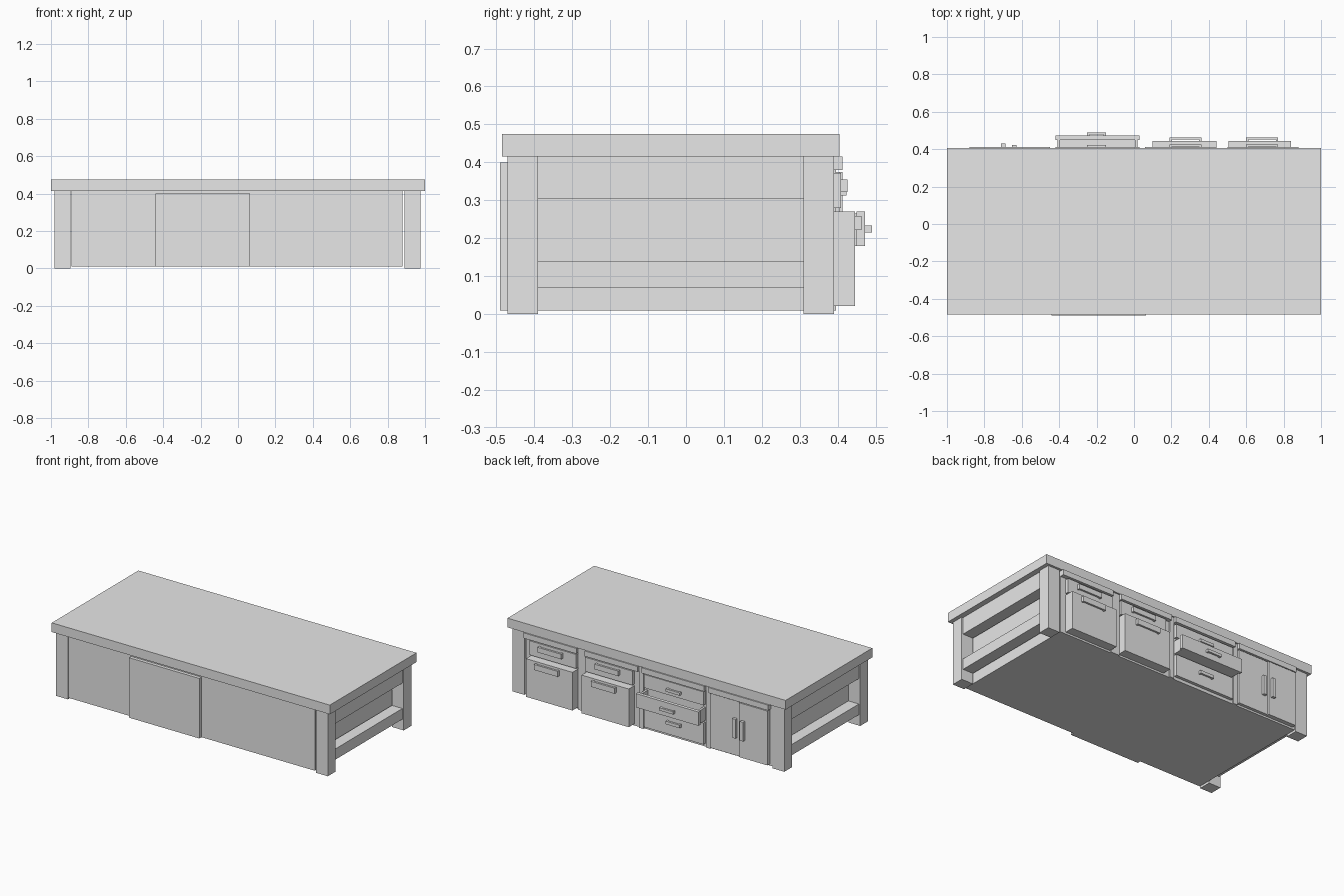
import bpy

cube = bpy.data.objects.get("Cube")
if cube:
    bpy.data.objects.remove(cube, do_unlink=True)

grey = bpy.data.materials.new("light_grey")
grey.use_nodes = True
grey.diffuse_color = (0.8, 0.8, 0.8, 1)
grey.node_tree.nodes["Principled BSDF"].inputs["Base Color"].default_value = (0.8, 0.8, 0.8, 1)


def box(name, x, y, z):
    """Box from (min, max) ranges along each axis."""
    bpy.ops.mesh.primitive_cube_add(size=1, location=[(a + b) / 2 for a, b in (x, y, z)])
    ob = bpy.context.object
    ob.name = name
    ob.scale = [b - a for a, b in (x, y, z)]
    bpy.ops.object.transform_apply(location=False, rotation=False, scale=True)
    ob.data.materials.append(grey)
    return ob


BACK = 0.385  # plane of the cabinet side that carries the drawers

# Table top
box("table_top", (-1, 1), (-0.485, 0.405), (0.415, 0.475))

# Legs and side rails
for side, x, rail in (("left", (0.89, 0.975), (0.89, 0.965)),
                      ("right", (-0.98, -0.895), (-0.97, -0.895))):
    box(side + "_front_leg", x, (-0.47, -0.39), (0, 0.415))
    box(side + "_back_leg", x, (0.31, 0.39), (0, 0.415))
    box(side + "_upper_rail", rail, (-0.39, 0.31), (0.305, 0.415))
    box(side + "_lower_rail", rail, (-0.39, 0.31), (0.07, 0.14))

# Cabinet bodies and the sliding front panel
box("left_cabinet", (0.045, 0.88), (-0.468, BACK), (0.01, 0.415))
box("right_cabinet", (-0.89, 0.045), (-0.468, BACK), (0.01, 0.415))
box("sliding_panel", (-0.44, 0.065), (-0.49, -0.468), (0.01, 0.4))

# Trim under the top and stiles between the columns
columns = [(-0.88, -0.45), (-0.42, 0.03), (0.06, 0.44), (0.5, 0.88)]
for x in columns:
    box("top_trim", x, (BACK, 0.413), (0.38, 0.415))
for a, b in zip(columns, columns[1:]):
    box("stile", (a[1], b[0]), (BACK, 0.395), (0.01, 0.415))


def handle(x, y, z):
    """Bar handle standing off a face on two short posts."""
    box("handle", x, (y + 0.006, y + 0.018), z)
    for px in (x[0], x[1] - 0.012):
        box("handle_post", (px, px + 0.012), (y, y + 0.006), z)


# Two columns with a shallow upper drawer and a deep pulled-out lower drawer
for x, grip in (((0.1, 0.44), (0.19, 0.36)), ((0.505, 0.84), (0.6, 0.77))):
    box("upper_drawer", x, (BACK, 0.408), (0.28, 0.372))
    handle(grip, 0.408, (0.322, 0.355))
    box("lower_drawer", x, (BACK, 0.445), (0.022, 0.27))
    handle(grip, 0.445, (0.222, 0.258))

# Middle column: closed drawers above and below an open tray
mid, grip = (-0.41, 0.02), (-0.25, -0.15)
for z, grip_z in (((0.285, 0.372), (0.312, 0.33)), ((0.03, 0.17), (0.1, 0.12))):
    box("closed_drawer", mid, (BACK, 0.405), z)
    handle(grip, 0.405, grip_z)
box("tray_floor", mid, (BACK, 0.45), (0.18, 0.192))
box("tray_front", (-0.42, 0.03), (0.45, 0.472), (0.18, 0.27))
for x in ((-0.41, -0.395), (0.005, 0.02)):
    box("tray_side", x, (BACK, 0.45), (0.18, 0.265))
handle(grip, 0.472, (0.215, 0.233))

# Pair of doors with upright handles
for name, x, y, hx in (("outer", (-0.875, -0.672), 0.413, (-0.712, -0.688)),
                       ("inner", (-0.668, -0.455), 0.405, (-0.652, -0.628))):
    box(name + "_door", x, (BACK, y), (0.022, 0.375))
    box(name + "_door_handle", hx, (y, y + 0.018), (0.14, 0.265))
